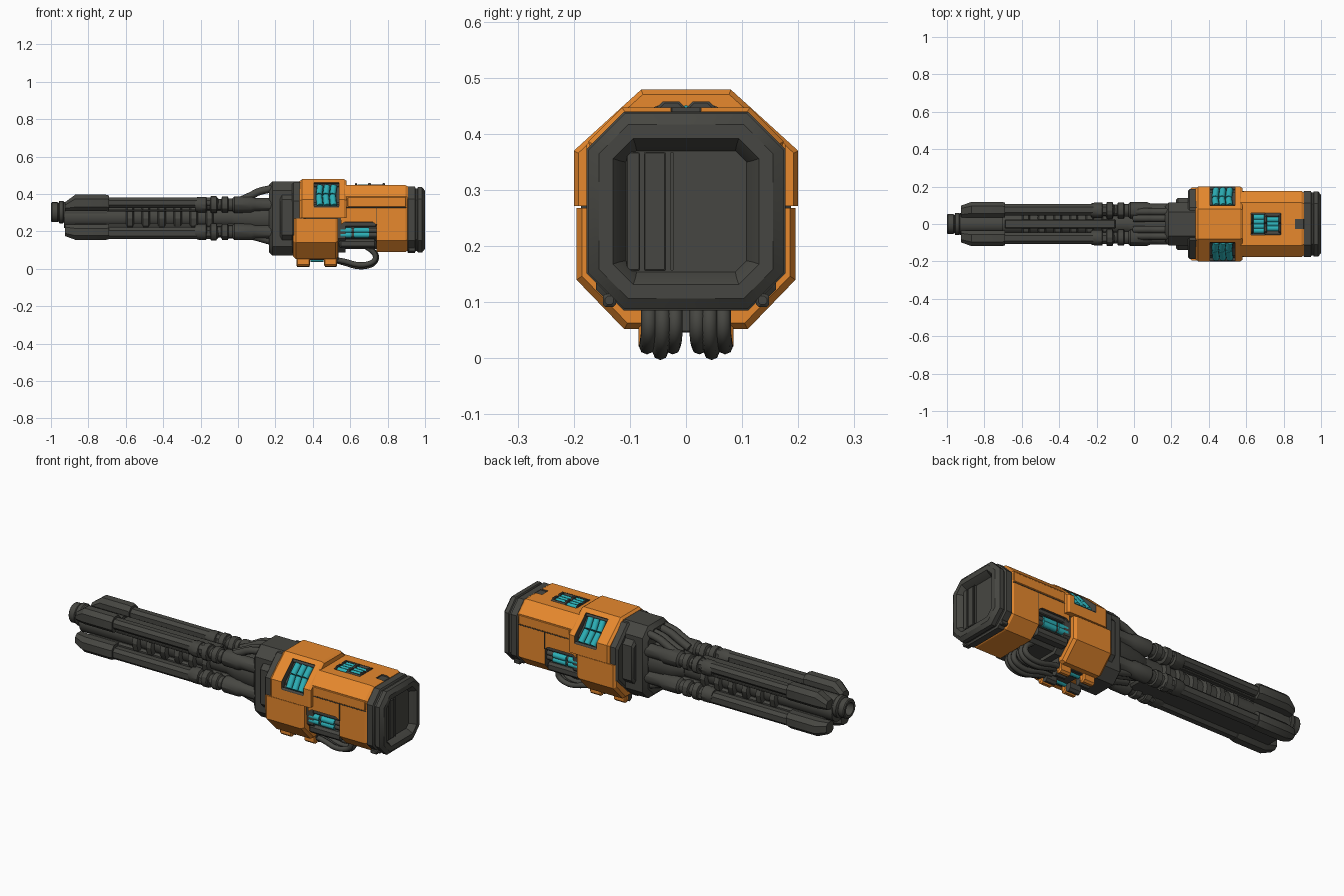
import bpy, bmesh, math

if "Cube" in bpy.data.objects:
    bpy.data.objects.remove(bpy.data.objects["Cube"])


def material(name, rgb):
    m = bpy.data.materials.new(name)
    m.diffuse_color = (*rgb, 1)
    m.use_nodes = True
    m.node_tree.nodes["Principled BSDF"].inputs["Base Color"].default_value = m.diffuse_color
    return m


DARK = material("dark_metal", (0.062, 0.062, 0.054))
ORANGE = material("orange_paint", (0.80, 0.25, 0.027))
CYAN = material("cyan_glow", (0.025, 0.43, 0.47))


def finish(name, bm, mat, angle=30):
    bmesh.ops.recalc_face_normals(bm, faces=bm.faces)
    me = bpy.data.meshes.new(name)
    bm.to_mesh(me)
    bm.free()
    me.materials.append(mat)
    me.shade_smooth()
    me.set_sharp_from_angle(angle=math.radians(angle))
    ob = bpy.data.objects.new(name, me)
    bpy.context.collection.objects.link(ob)
    return ob


def loft(name, stations, mat):
    """Skin (x, [(y, z), ...]) sections along x and cap both ends."""
    bm = bmesh.new()
    rings = [[bm.verts.new((x, y, z)) for y, z in pts] for x, pts in stations]
    n = len(rings[0])
    for a, b in zip(rings, rings[1:]):
        for i in range(n):
            bm.faces.new((a[i], a[(i + 1) % n], b[(i + 1) % n], b[i]))
    bm.faces.new(rings[0])
    bm.faces.new(rings[-1])
    return finish(name, bm, mat)


def octagon(y0, y1, z0, z1, c):
    return [(y0 + c, z0), (y1 - c, z0), (y1, z0 + c), (y1, z1 - c),
            (y1 - c, z1), (y0 + c, z1), (y0, z1 - c), (y0, z0 + c)]


def block(name, x0, x1, y0, y1, z0, z1, c, mat, e=0.01):
    """Box with chamfered long edges and chamfered ends."""
    y0, y1 = sorted((y0, y1))
    full = octagon(y0, y1, z0, z1, c)
    roomy = min(y1 - y0, z1 - z0) > 2 * (c + e)
    small = octagon(y0 + e, y1 - e, z0 + e, z1 - e, c) if roomy else full
    return loft(name, [(x0, small), (x0 + e, full), (x1 - e, full), (x1, small)], mat)


def circle(y, z, r, n=16):
    return [(y + r * math.cos(2 * math.pi * i / n), z + r * math.sin(2 * math.pi * i / n)) for i in range(n)]


def turned(name, y, z, profile, mat, n=16):
    return loft(name, [(x, circle(y, z, r, n)) for x, r in profile], mat)


def cable(name, points, r, mat):
    """Round cable through a few points."""
    cu = bpy.data.curves.new(name, 'CURVE')
    cu.dimensions = '3D'
    cu.bevel_depth, cu.bevel_resolution, cu.use_fill_caps = r, 2, True
    cu.resolution_u = 6
    sp = cu.splines.new('NURBS' if len(points) > 2 else 'POLY')
    sp.points.add(len(points) - 1)
    for p, co in zip(sp.points, points):
        p.co = (*co, 1)
    if len(points) > 2:
        sp.use_endpoint_u, sp.order_u = True, 3
    cu.materials.append(mat)
    ob = bpy.data.objects.new(name, cu)
    bpy.context.collection.objects.link(ob)
    return ob


def cut(ob, cutters):
    """Subtract cutters, bake the result and discard the cutters."""
    for c in cutters:
        c.hide_render = True
        m = ob.modifiers.new("cut", 'BOOLEAN')
        m.operation, m.solver, m.object = 'DIFFERENCE', 'EXACT', c
        m.material_mode = 'TRANSFER'
    bpy.context.view_layer.update()
    me = bpy.data.meshes.new_from_object(ob.evaluated_get(bpy.context.evaluated_depsgraph_get()))
    ob.modifiers.clear()
    ob.data = me
    me.shade_flat()
    for c in cutters:
        bpy.data.objects.remove(c)


def scaled(pts, k, cz=0.27):
    return [(y * k, cz + (z - cz) * k) for y, z in pts]


# Barrel core, rings and muzzle
turned("barrel_core", 0, 0.275, [(-0.93, 0.058), (0.2, 0.058)], DARK)
for i in range(6):
    x = -0.6 + i * 0.085
    turned("barrel_ring", 0, 0.27, [(x, 0.062), (x + 0.008, 0.078), (x + 0.037, 0.078), (x + 0.045, 0.062)], DARK, 12)
turned("muzzle", 0, 0.303, [(-0.7, 0.055), (-0.93, 0.055), (-0.935, 0.06), (-0.955, 0.06), (-0.96, 0.048),
                            (-0.965, 0.053), (-0.995, 0.053), (-1.0, 0.048), (-1.0, 0.034), (-0.95, 0.032)], DARK, 20)
block("barrel_belly", -0.88, 0.0, -0.06, 0.06, 0.175, 0.24, 0.01, DARK)
block("barrel_spine", -0.69, -0.1, -0.025, 0.025, 0.33, 0.355, 0.005, DARK, 0.004)

for s in (1, -1):
    for top in (True, False):
        # Corner rails with heavy front shrouds
        z0, z1 = (0.325, 0.38) if top else (0.16, 0.222)
        block("barrel_rail", -0.75, -0.1, s * 0.045, s * 0.106, z0, z1, 0.016, DARK)
        z0, z1 = (0.308, 0.396) if top else (0.155, 0.238)
        ya, yb = sorted((s * 0.035, s * 0.118))
        full = octagon(ya, yb, z0, z1, 0.022)
        nose = octagon(ya + 0.02 * (s < 0), yb - 0.02 * (s > 0), z0 + 0.02 * (not top), z1 - 0.04 * top, 0.015)
        loft("front_shroud", [(-0.925, nose), (-0.87, full), (-0.705, full), (-0.69, scaled(full, 0.97))], DARK)
        # Clamps and pistons behind the rails
        zc = 0.343 if top else 0.197
        turned("rail_piston", s * 0.073, zc,
               [(-0.23, 0.036), (-0.21, 0.042), (-0.17, 0.042), (-0.165, 0.03), (-0.15, 0.03), (-0.145, 0.045),
                (-0.115, 0.045), (-0.11, 0.03), (-0.09, 0.03), (-0.085, 0.043), (-0.055, 0.043), (-0.05, 0.034),
                (-0.03, 0.034), (-0.02, 0.044), (0.07, 0.044), (0.09, 0.036), (0.2, 0.036)], DARK, 12)
    block("side_slat", -0.69, -0.2, s * 0.06, s * 0.085, 0.305, 0.318, 0.003, DARK, 0.003)
    # Feed hoses running up and down into the hub
    for y in (0.03, 0.065):
        cable("upper_hose", [(0.0, s * y, 0.36), (0.07, s * y, 0.39), (0.12, s * y, 0.42), (0.2, s * y, 0.43)], 0.02, DARK)
        cable("lower_hose", [(0.02, s * y, 0.19), (0.1, s * y, 0.17), (0.2, s * y, 0.14)], 0.02, DARK)
turned("hub_neck", 0, 0.275, [(-0.03, 0.06), (0.04, 0.085), (0.2, 0.1)], DARK)

# Hub in front of the collar
block("hub_frame", 0.165, 0.35, -0.115, 0.115, 0.07, 0.468, 0.05, DARK, 0.02)
block("hub_disc", 0.225, 0.35, -0.14, 0.14, 0.12, 0.43, 0.06, DARK)
block("hub_flange", 0.288, 0.36, -0.187, 0.187, 0.08, 0.462, 0.1, DARK)

# Orange collar: upper and lower shells around a dark core
upper = [(0.2, 0.272), (0.2, 0.37), (0.08, 0.479), (-0.08, 0.479), (-0.2, 0.37), (-0.2, 0.272)]
lower = [(0.195, 0.268), (0.195, 0.14), (0.11, 0.052), (-0.11, 0.052), (-0.195, 0.14), (-0.195, 0.268)]
core = scaled(upper[1:5] + lower[4:0:-1], 0.84)
loft("collar_core", [(0.32, core), (0.575, core)], DARK)
up = loft("collar_upper_shell", [(0.33, scaled(upper, 0.95)), (0.343, upper), (0.567, upper), (0.58, scaled(upper, 0.96))], ORANGE)
loft("collar_lower_shell", [(0.295, scaled(lower, 0.94)), (0.31, lower), (0.52, lower), (0.535, scaled(lower, 0.95))], ORANGE)
block("collar_bottom_channel", 0.385, 0.538, -0.08, 0.08, 0.046, 0.09, 0.003, DARK, 0.003)


def slanted(s, d, t):
    """Point at distance d out of the window plane and t up along it."""
    a = math.radians(40)
    return s * (d * math.cos(a) - t * math.sin(a)), 0.27 + d * math.sin(a) + t * math.cos(a)


cutters = []
for s in (1, -1):
    sec = [slanted(s, d, t) for d, t in ((0.16, -0.085), (0.26, -0.085), (0.26, 0.082), (0.16, 0.082))]
    cutters.append(loft("window_cutter", [(0.405, sec), (0.54, sec)], DARK))
    # Dark backing, glowing strands and dark frame bars behind each slanted window
    back = [slanted(s, d, t) for d, t in ((0.155, -0.086), (0.176, -0.086), (0.176, 0.083), (0.155, 0.083))]
    loft("window_backing", [(0.404, back), (0.541, back)], DARK)
    for i in range(3):
        x = 0.436 + i * 0.0365
        for t0, t1, dx in ((-0.068, 0.003, 0.003), (0.008, 0.068, -0.003)):
            cable("window_strand", [(x + dx, *slanted(s, 0.183, t0)), (x - dx, *slanted(s, 0.183, t1))], 0.0175, CYAN)
    for t in (-0.078, 0.076):
        cable("window_bar", [(0.405, *slanted(s, 0.183, t)), (0.54, *slanted(s, 0.183, t))], 0.009, DARK)
cut(up, cutters)

# Rear body with an open underside and a pocket on top
body_sec = octagon(-0.174, 0.174, 0.09, 0.447, 0.06)
body = loft("rear_body", [(0.55, body_sec), (0.895, body_sec), (0.908, scaled(body_sec, 0.96))], ORANGE)
bm = bmesh.new()
side = [(0.5, 0.04), (0.74, 0.04), (0.74, 0.235), (0.72, 0.25), (0.57, 0.25), (0.5, 0.2)]
rows = [[bm.verts.new((x, y, z)) for x, z in side] for y in (-0.3, 0.3)]
for i in range(6):
    j = (i + 1) % 6
    bm.faces.new((rows[0][i], rows[0][j], rows[1][j], rows[1][i]))
bm.faces.new(rows[0])
bm.faces.new(rows[1])
cut(body, [finish("underside_cutter", bm, DARK),
           block("pocket_cutter", 0.625, 0.785, -0.06, 0.06, 0.41, 0.6, 0.01, DARK, 0.004),
           block("notch_cutter", 0.86, 0.95, -0.027, 0.027, 0.425, 0.6, 0.004, DARK, 0.002)])
block("body_core", 0.5, 0.9, -0.14, 0.14, 0.105, 0.428, 0.06, DARK)
block("notch_plate", 0.858, 0.908, -0.028, 0.028, 0.42, 0.44, 0.002, DARK, 0.002)

# Tubes in the top pocket: a wide front bank and a narrow rear bank
for a, b, ys in ((0.638, 0.694, (-0.036, -0.012, 0.012, 0.036)), (0.712, 0.772, (-0.024, 0, 0.024))):
    for y in ys:
        cable("top_glow_tube", [(a, y, 0.436), (b, y, 0.436)], 0.0155, CYAN)

for s in (1, -1):
    # Raised edge of the upper body panel and its seams
    block("panel_ridge", 0.585, 0.9, s * 0.16, s * 0.177, 0.33, 0.385, 0.004, ORANGE, 0.004)
    block("panel_seam", 0.57, 0.9, s * 0.16, s * 0.1755, 0.326, 0.33, 0.001, DARK, 0.001)
    block("panel_seam_upright", 0.74, 0.744, s * 0.16, s * 0.1755, 0.235, 0.327, 0.001, DARK, 0.001)
    # Side tubes in the recess
    for z in (0.181, 0.205):
        cable("side_pipe", [(0.53, s * 0.146, z), (0.74, s * 0.146, z)], 0.013, DARK)
        for a, b in ((0.548, 0.607), (0.62, 0.70)):
            cable("side_glow_tube", [(a, s * 0.151, z), (b, s * 0.151, z)], 0.016, CYAN)
    block("recess_beam", 0.54, 0.74, s * 0.1, s * 0.16, 0.11, 0.158, 0.012, DARK)
    block("recess_lip", 0.54, 0.74, s * 0.11, s * 0.163, 0.226, 0.252, 0.004, DARK, 0.004)
    # Dark pipes and clamps around the top tubes
    cable("top_outer_pipe", [(0.70, s * 0.049, 0.438), (0.782, s * 0.049, 0.438)], 0.013, DARK)
    for x0, x1 in ((0.626, 0.637), (0.695, 0.711), (0.773, 0.786)):
        block("top_clamp", x0, x1, 0, s * 0.053, 0.41, 0.458, 0.012, DARK, 0.003)
    # Clasps under the collar with glow tubes between them
    for x0, x1 in ((0.312, 0.385), (0.46, 0.53)):
        block("collar_clasp", x0, x1, s * 0.05, s * 0.085, 0.012, 0.09, 0.01, ORANGE, 0.006)
        block("clasp_core", x0 + 0.004, x1 - 0.004, s * 0.02, s * 0.055, 0.01, 0.09, 0.012, DARK, 0.006)
    cable("lower_glow_tube", [(0.388, s * 0.05, 0.05), (0.458, s * 0.05, 0.05)], 0.014, CYAN)
    # Hanging cable loops
    for i, y in enumerate((0.02, 0.042, 0.066)):
        d = 0.01 * (i != 1)
        cable("cable_loop", [(0.5, s * y, 0.05), (0.56, s * y, 0.035 + d), (0.65, s * (y + 0.005), 0.005 + d),
                             (0.735, s * y, 0.025 + d), (0.745 - d, s * y, 0.09), (0.68, s * y, 0.12)], 0.014, DARK)

# End cap with a recessed back
cap = [(0.905, 0.17, 0.064), (0.91, 0.177, 0.066), (0.945, 0.177, 0.066), (0.95, 0.168, 0.062), (0.958, 0.168, 0.062),
       (0.962, 0.174, 0.064), (0.985, 0.174, 0.064), (1.0, 0.155, 0.052), (1.0, 0.13, 0.036),
       (0.985, 0.118, 0.028), (0.965, 0.108, 0.02)]
loft("end_cap", [(x, octagon(-h, h, 0.262 - h, 0.262 + h, c)) for x, h, c in cap], DARK)
for y0, y1 in ((-0.106, -0.082), (-0.075, -0.036), (-0.028, -0.022)):
    block("end_cap_rib", 0.95, 0.978, y0, y1, 0.156, 0.368, 0.002, DARK, 0.002)
for s in (1, -1):
    block("end_cap_lug", 0.91, 0.95, s * 0.125, s * 0.148, 0.092, 0.115, 0.004, DARK, 0.004)
